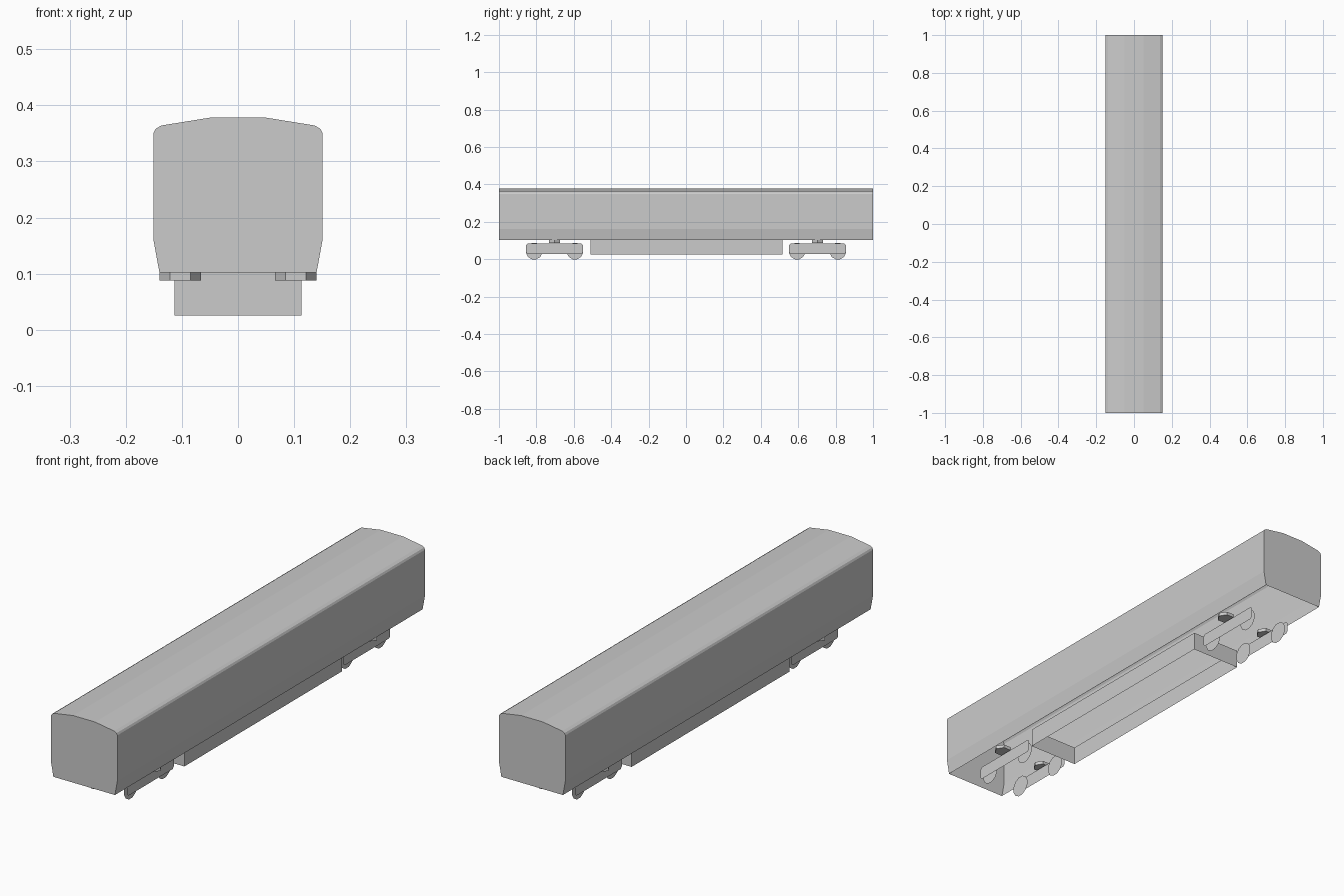
import bpy
import bmesh
from math import cos, sin, pi

if "Cube" in bpy.data.objects:
    bpy.data.objects.remove(bpy.data.objects["Cube"])


def add_object(name, verts, faces):
    mesh = bpy.data.meshes.new(name)
    mesh.from_pydata(verts, [], faces)
    bm = bmesh.new()
    bm.from_mesh(mesh)
    bmesh.ops.recalc_face_normals(bm, faces=bm.faces)
    bm.to_mesh(mesh)
    bm.free()
    obj = bpy.data.objects.new(name, mesh)
    bpy.context.collection.objects.link(obj)
    return obj


def panel(name, x, outline):
    """Flat one-sheet panel facing sideways; outline is (y, z)."""
    obj = add_object(name, [(x, y, z) for y, z in outline], [range(len(outline))])
    if obj.data.polygons[0].normal.x * x < 0:
        obj.data.flip_normals()
    return obj


# Coach body: profile swept along y, open underneath
half = [(0.14, 0.102), (0.151, 0.162), (0.151, 0.35), (0.147, 0.358),
        (0.137, 0.364), (0.05, 0.378)]
profile = half + [(-x, z) for x, z in reversed(half)]
n = len(profile)
verts = [(x, y, z) for y in (-1, 1) for x, z in profile]
walls = [(i, i + 1, n + i + 1, n + i) for i in range(n - 1)]
body = add_object("coach_body", verts, walls + [range(n), range(n, 2 * n)])
# the shell is open, so make sure it faces outward
if max(body.data.polygons, key=lambda p: p.center.z).normal.z < 0:
    body.data.flip_normals()

# Underfloor equipment skirt: four walls, open above and below
corners = [(-0.113, -0.51), (0.113, -0.51), (0.113, 0.515), (-0.113, 0.515)]
verts = [(x, y, z) for z in (0.025, 0.102) for x, y in corners]
add_object("underfloor_skirt", verts,
           [(i, (i + 1) % 4, 4 + (i + 1) % 4, 4 + i) for i in range(4)])

# Bogies: side frames, wheels and hexagonal suspension pads
for end, yc in (("front", -0.703), ("rear", 0.703)):
    for side, s in (("left", -1), ("right", 1)):
        tag = f"{end}_{side}"
        w, c = 0.152, 0.008
        panel(f"bogie_frame_{tag}", s * 0.094,
              [(yc - w + c, 0.028), (yc + w - c, 0.028), (yc + w, 0.028 + c),
               (yc + w, 0.083 - c), (yc + w - c, 0.083), (yc - w + c, 0.083),
               (yc - w, 0.083 - c), (yc - w, 0.028 + c)])
        for k, dy in enumerate((-0.109, 0.109)):
            panel(f"wheel_{tag}_{k + 1}", s * 0.08,
                  [(yc + dy + 0.045 * cos(pi * (2 * i + 1) / 12),
                    0.0435 + 0.045 * sin(pi * (2 * i + 1) / 12)) for i in range(12)])
        ring = [(s * 0.103 + 0.037 * cos(pi * i / 3), yc + 0.033 * sin(pi * i / 3))
                for i in range(6)]
        add_object(f"suspension_pad_{tag}",
                   [(x, y, z) for z in (0.088, 0.102) for x, y in ring],
                   [range(6), range(6, 12)] +
                   [(i, (i + 1) % 6, 6 + (i + 1) % 6, 6 + i) for i in range(6)])
